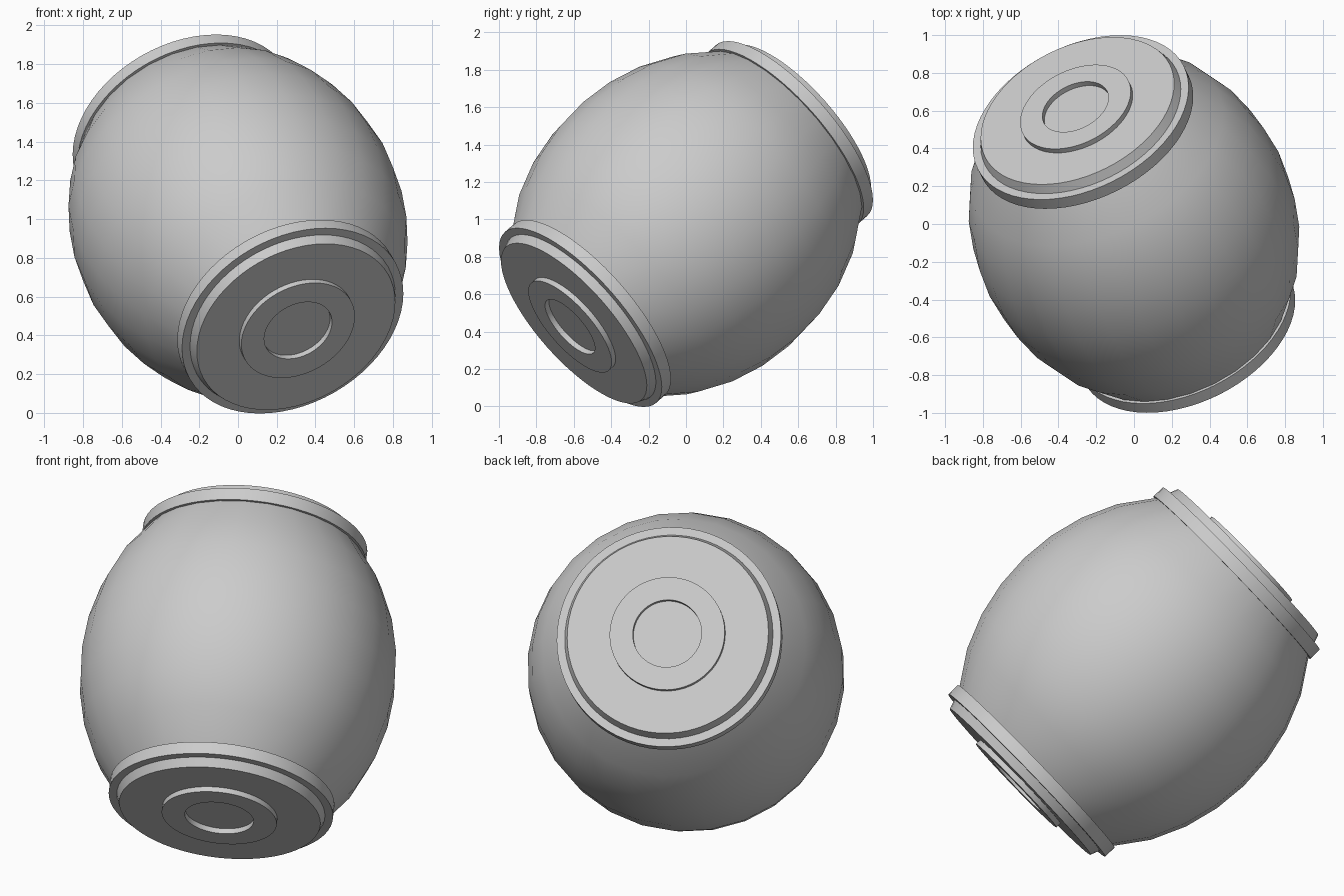
import bpy, bmesh, math
from mathutils import Vector, Matrix

cube = bpy.data.objects.get("Cube")
if cube:
    bpy.data.objects.remove(cube, do_unlink=True)

# Single flat colour
grey = bpy.data.materials.new("plain_grey")
grey.use_nodes = True
COLOUR = (0.6, 0.6, 0.6, 1)
grey.diffuse_color = COLOUR
grey.node_tree.nodes["Principled BSDF"].inputs["Base Color"].default_value = COLOUR

# Tilted barrel axis, pointing up and back
AXIS = Vector((-0.35, 0.70, 0.62)).normalized()
TILT = AXIS.to_track_quat('Z', 'Y').to_matrix().to_4x4()
PLACE = Matrix.Translation((0, 0, 0.975)) @ TILT
FLIP = Matrix.Rotation(math.pi, 4, 'X')


def lathe(name, profile, segments, angle, flip=False, closed=False):
    """Spin (radius, height) points round the barrel axis."""
    bm = bmesh.new()
    pts = [bm.verts.new((r, 0, h)) for r, h in profile]
    pairs = list(zip(pts, pts[1:]))
    if closed:
        pairs.append((pts[-1], pts[0]))
    edges = [bm.edges.new(p) for p in pairs]
    bmesh.ops.spin(bm, geom=pts + edges, axis=(0, 0, 1), cent=(0, 0, 0),
                   angle=math.tau, steps=segments)
    bmesh.ops.remove_doubles(bm, verts=bm.verts[:], dist=0.0005)
    bmesh.ops.recalc_face_normals(bm, faces=bm.faces[:])
    bm.transform(PLACE @ FLIP if flip else PLACE)
    mesh = bpy.data.meshes.new(name)
    bm.to_mesh(mesh)
    bm.free()
    mesh.materials.append(grey)
    obj = bpy.data.objects.new(name, mesh)
    bpy.context.collection.objects.link(obj)
    bpy.ops.object.select_all(action='DESELECT')
    obj.select_set(True)
    bpy.context.view_layer.objects.active = obj
    bpy.ops.object.shade_smooth_by_angle(angle=math.radians(angle))
    return obj


# Bulging barrel body, coarse but smooth shaded
RINGS = 8
heights = [-0.75 + 1.5 * i / RINGS for i in range(RINGS + 1)]
bulge = [(0.855 * math.sqrt(1 - (h / 1.03) ** 2), h) for h in heights]
lathe("barrel_body", [(0, -0.75)] + bulge + [(0, 0.75)], 28, 40)

# Matching hoop, lid and raised ring at each end
for end, flip in (("upper", False), ("lower", True)):
    lathe(end + "_hoop", [(0.55, 0.735), (0.61, 0.735), (0.61, 0.805), (0.55, 0.805)],
          64, 30, flip, closed=True)
    lathe(end + "_lid", [(0, 0.76), (0.566, 0.76), (0.566, 0.805), (0.547, 0.855), (0, 0.855)],
          64, 15, flip)
    lathe(end + "_lid_ring", [(0.187, 0.85), (0.313, 0.85), (0.313, 0.885), (0.187, 0.885)],
          64, 30, flip, closed=True)
